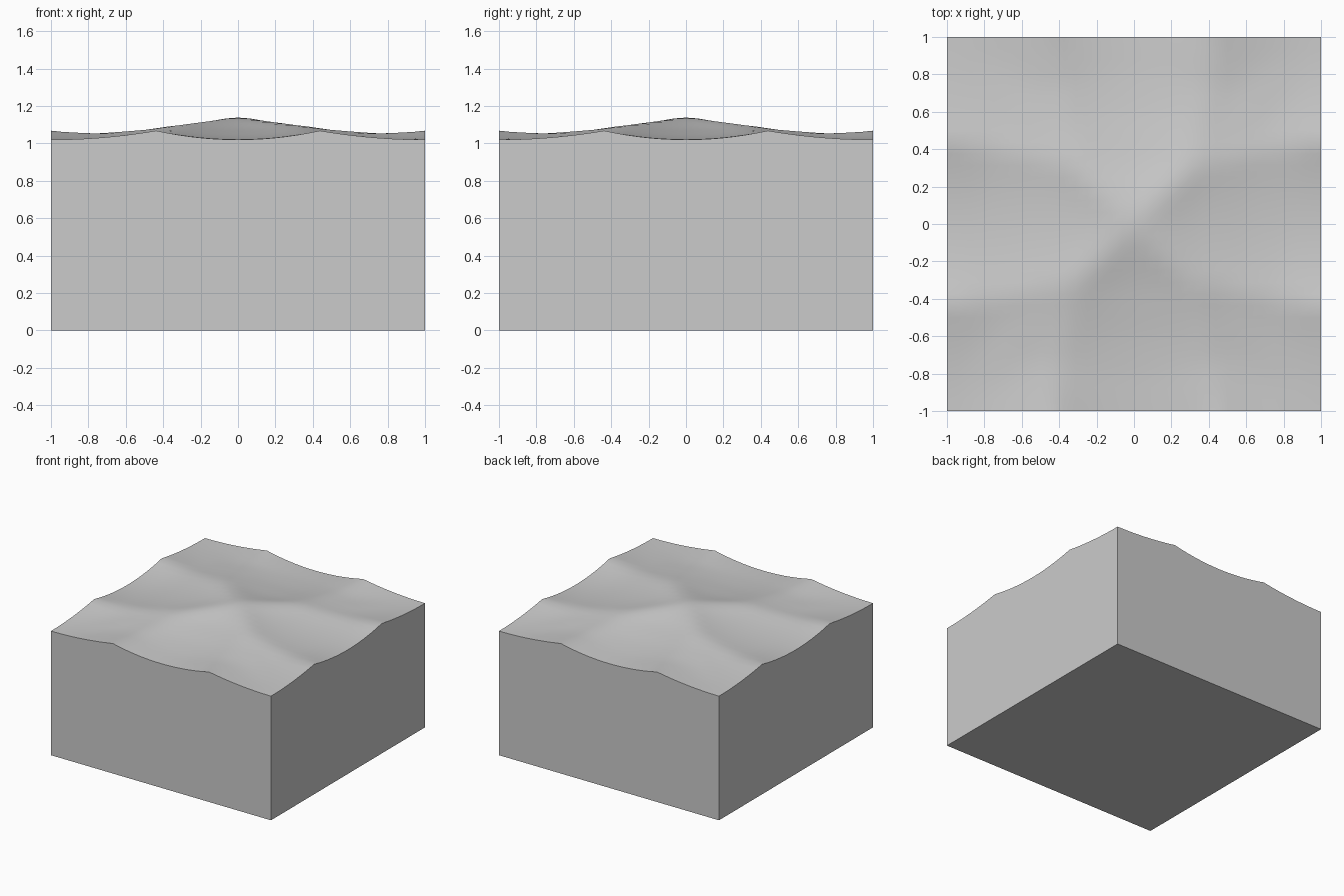
import bpy
import bmesh
import math

cube = bpy.data.objects.get("Cube")
if cube:
    bpy.data.objects.remove(cube, do_unlink=True)


def along(points, d):
    """Linear interpolation through (distance, value) points."""
    for (d0, v0), (d1, v1) in zip(points, points[1:]):
        if d <= d1:
            return v0 + (v1 - v0) * (d - d0) / (d1 - d0)
    return points[-1][1]


# Profiles by distance from the middle: forked crest path and three heights
crest_path = [(0, 0), (0.28, 0.28), (0.36, 0.325), (0.6, 0.375), (0.8, 0.41), (1, 0.4375)]
crest = [(0, 1.146), (0.15, 1.126), (0.33, 1.103), (0.45, 1.084), (0.6, 1.067),
         (0.75, 1.058), (0.87, 1.064), (1, 1.068)]
side_valley = [(0, 1.146), (0.15, 1.115), (0.33, 1.077), (0.6, 1.04), (0.8, 1.025), (1, 1.02)]
corner_valley = [(0, 1.146), (0.28, 1.108), (0.36, 1.09), (0.5, 1.06), (0.7, 1.033),
                 (0.85, 1.022), (1, 1.02)]


def height(x, y):
    far, near = max(abs(x), abs(y)), min(abs(x), abs(y))
    if far < 1e-4:
        return crest[0][1]
    path, top = along(crest_path, far), along(crest, far)
    if near <= path:
        low, t = along(side_valley, far), near / path
    else:
        low, t = along(corner_valley, far), (far - near) / (far - path)
    return low + (top - low) * t ** 2


# Rolling top surface
bm = bmesh.new()
bmesh.ops.create_grid(bm, x_segments=32, y_segments=32, size=1)
for v in bm.verts:
    v.co.z = height(v.co.x, v.co.y)
inner = [v for v in bm.verts if not v.is_boundary]
for _ in range(2):
    bmesh.ops.smooth_vert(bm, verts=inner, factor=0.4, use_axis_z=True)

# Straight walls and flat base
rim = [e for e in bm.edges if e.is_boundary]
walls = bmesh.ops.extrude_edge_only(bm, edges=rim)["geom"]
for v in walls:
    if isinstance(v, bmesh.types.BMVert):
        v.co.z = 0
bmesh.ops.contextual_create(bm, geom=[e for e in bm.edges if e.is_boundary])
bmesh.ops.recalc_face_normals(bm, faces=bm.faces)

mesh = bpy.data.meshes.new("terrain_block")
bm.to_mesh(mesh)
bm.free()
block = bpy.data.objects.new("terrain_block", mesh)
bpy.context.collection.objects.link(block)

# Plain grey
grey = bpy.data.materials.new("light_grey")
grey.use_nodes = True
colour = (0.6, 0.6, 0.6, 1)
grey.diffuse_color = colour
grey.node_tree.nodes["Principled BSDF"].inputs["Base Color"].default_value = colour
mesh.materials.append(grey)

# Smooth hills, crisp block edges
bpy.ops.object.select_all(action="DESELECT")
block.select_set(True)
bpy.context.view_layer.objects.active = block
bpy.ops.object.shade_smooth_by_angle(angle=math.radians(40))
